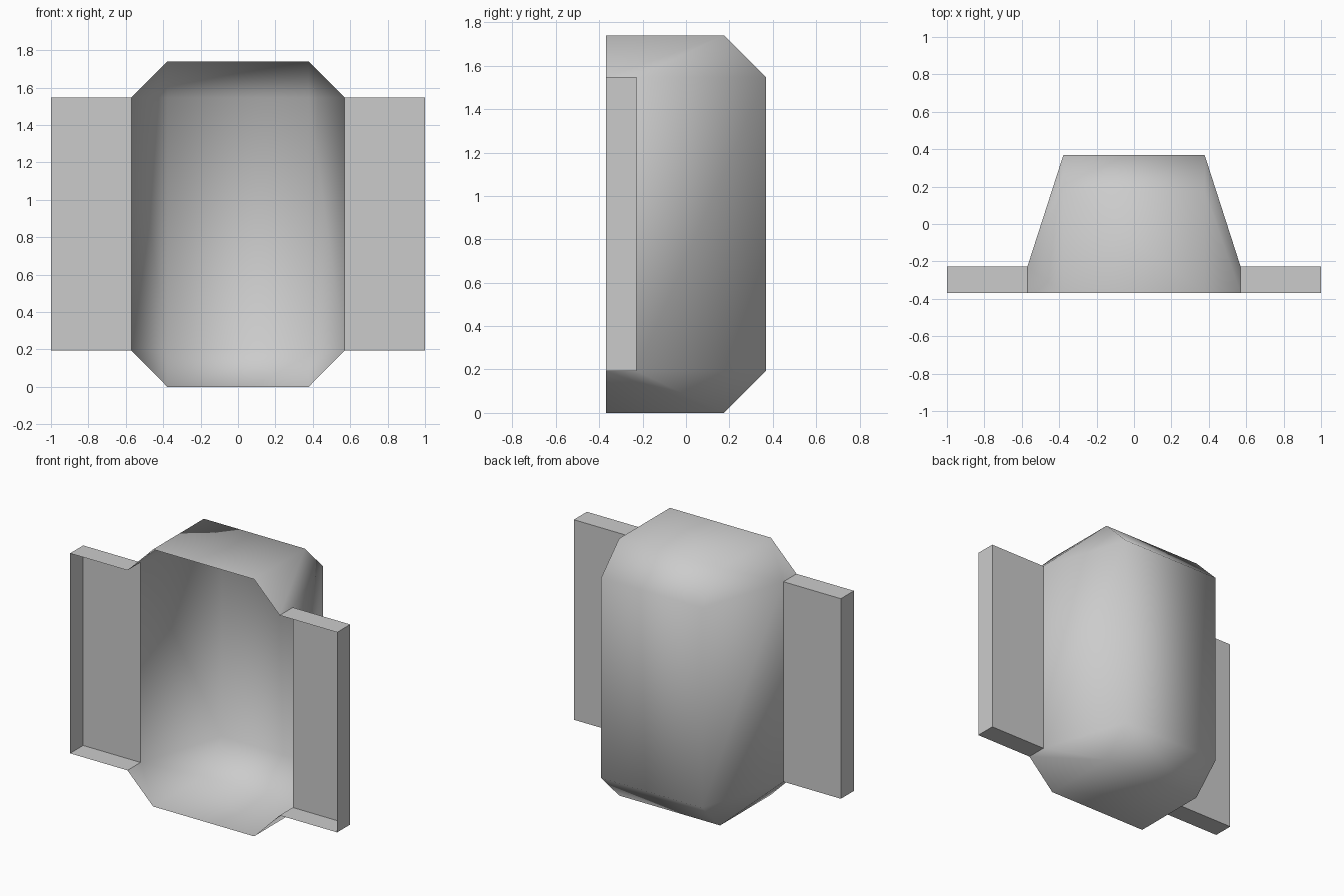
import bpy, bmesh
from math import radians

cube = bpy.data.objects.get("Cube")
if cube:
    bpy.data.objects.remove(cube, do_unlink=True)

# Main dimensions
HEIGHT, CHAMFER = 1.74, 0.193
FRONT, LIP, BACK = -0.368, -0.228, 0.368
WIDE, NARROW, TIP = 0.57, 0.378, 1.0

gray = bpy.data.materials.new("plain gray")
gray.use_nodes = True
gray.diffuse_color = (0.6, 0.6, 0.6, 1)
gray.node_tree.nodes["Principled BSDF"].inputs["Base Color"].default_value = (0.6, 0.6, 0.6, 1)


def hull_shell(name, points, is_open, smooth):
    """Convex sheet around points, without the faces that is_open picks."""
    bm = bmesh.new()
    for p in points:
        bm.verts.new(p)
    bmesh.ops.convex_hull(bm, input=bm.verts[:])
    bmesh.ops.dissolve_limit(bm, angle_limit=radians(1), verts=bm.verts[:], edges=bm.edges[:])
    bmesh.ops.recalc_face_normals(bm, faces=bm.faces[:])
    gone = [f for f in bm.faces if is_open(f)]
    bmesh.ops.delete(bm, geom=gone, context='FACES')
    for f in bm.faces:
        f.smooth = smooth
    mesh = bpy.data.meshes.new(name)
    bm.to_mesh(mesh)
    bm.free()
    mesh.materials.append(gray)
    obj = bpy.data.objects.new(name, mesh)
    bpy.context.collection.objects.link(obj)
    return obj


# Hollow basin: one corner's points, mirrored left-right and top-bottom
corner = [(WIDE, FRONT, CHAMFER), (WIDE, LIP, CHAMFER), (NARROW, BACK, CHAMFER),
          (NARROW, FRONT, 0), (NARROW, BACK - CHAMFER, 0)]
basin = [(s * x, y, h) for x, y, z in corner for s in (-1, 1) for h in (z, HEIGHT - z)]
hull_shell("basin", basin,
           lambda f: f.normal.y < -0.99 or abs(f.normal.x) > 0.99, True)

# Side flanges: shallow trays, open to the front and toward the basin
for side, name in ((1, "left_flange"), (-1, "right_flange")):
    box = [(side * x, y, z) for x in (WIDE, TIP) for y in (FRONT, LIP)
           for z in (CHAMFER, HEIGHT - CHAMFER)]
    hull_shell(name, box,
               lambda f: f.normal.y < -0.99 or f.normal.x * side < -0.99, False)
